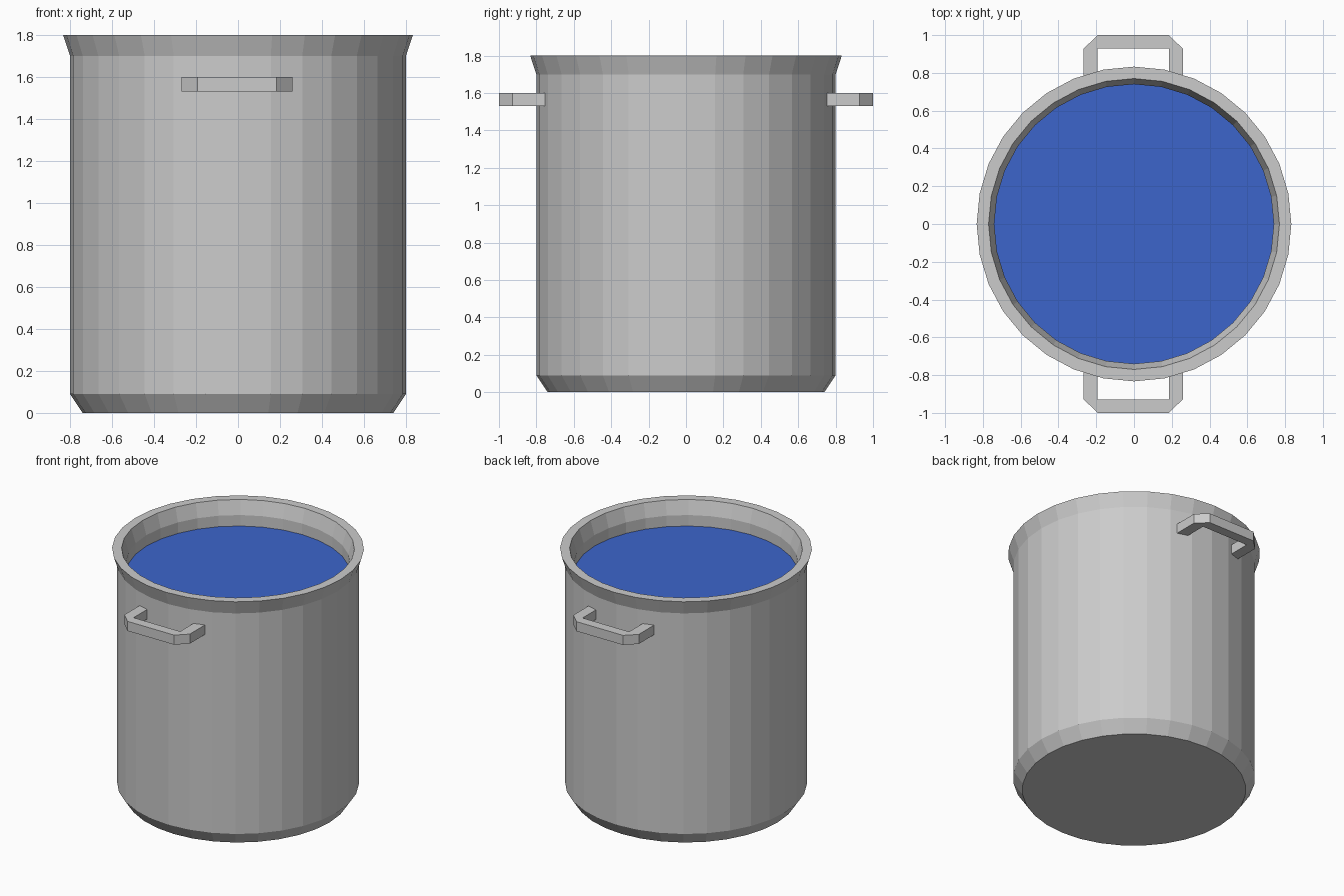
import bpy
import bmesh
from math import sin, cos, tau

if "Cube" in bpy.data.objects:
    bpy.data.objects.remove(bpy.data.objects["Cube"])

SIDES = 32


def make_object(name, bm):
    bmesh.ops.recalc_face_normals(bm, faces=bm.faces)
    mesh = bpy.data.meshes.new(name)
    bm.to_mesh(mesh)
    bm.free()
    obj = bpy.data.objects.new(name, mesh)
    bpy.context.collection.objects.link(obj)
    return obj


def add_ring(bm, radius, z):
    return [bm.verts.new((radius * cos(tau * i / SIDES), radius * sin(tau * i / SIDES), z))
            for i in range(SIDES)]


# Pot body: outer wall, flared rim and inner wall turned from one profile
profile = [(0.74, 0), (0.80, 0.09), (0.80, 1.70), (0.833, 1.80),
           (0.77, 1.80), (0.74, 1.70), (0.74, 0.10)]
bm = bmesh.new()
rings = [add_ring(bm, r, z) for r, z in profile]
for a, b in zip(rings, rings[1:]):
    for i in range(SIDES):
        j = (i + 1) % SIDES
        bm.faces.new((a[i], a[j], b[j], b[i]))
bm.faces.new(rings[0][::-1])
bm.faces.new(rings[-1])
make_object("pot_body", bm)

# Water surface
bm = bmesh.new()
bm.faces.new(add_ring(bm, 0.74, 1.62))
water = make_object("water", bm)
blue = bpy.data.materials.new("water_blue")
blue.diffuse_color = (0.045, 0.13, 0.60, 1)
blue.use_nodes = True
blue.node_tree.nodes["Principled BSDF"].inputs["Base Color"].default_value = blue.diffuse_color
water.data.materials.append(blue)

# Handles: bracket outline extruded upward, ends sunk into the wall
outline = [(-0.268, 0.74), (-0.268, 0.927), (-0.192, 1.0), (0.184, 1.0),
           (0.26, 0.927), (0.26, 0.74), (0.184, 0.74), (0.184, 0.93),
           (-0.192, 0.93), (-0.192, 0.74)]
for name, side in (("front_handle", -1), ("back_handle", 1)):
    bm = bmesh.new()
    face = bm.faces.new([bm.verts.new((x, side * y, 1.53)) for x, y in outline])
    top = bmesh.ops.extrude_face_region(bm, geom=[face], use_keep_orig=True)["geom"]
    bmesh.ops.translate(bm, vec=(0, 0, 0.07),
                        verts=[v for v in top if isinstance(v, bmesh.types.BMVert)])
    make_object(name, bm)
